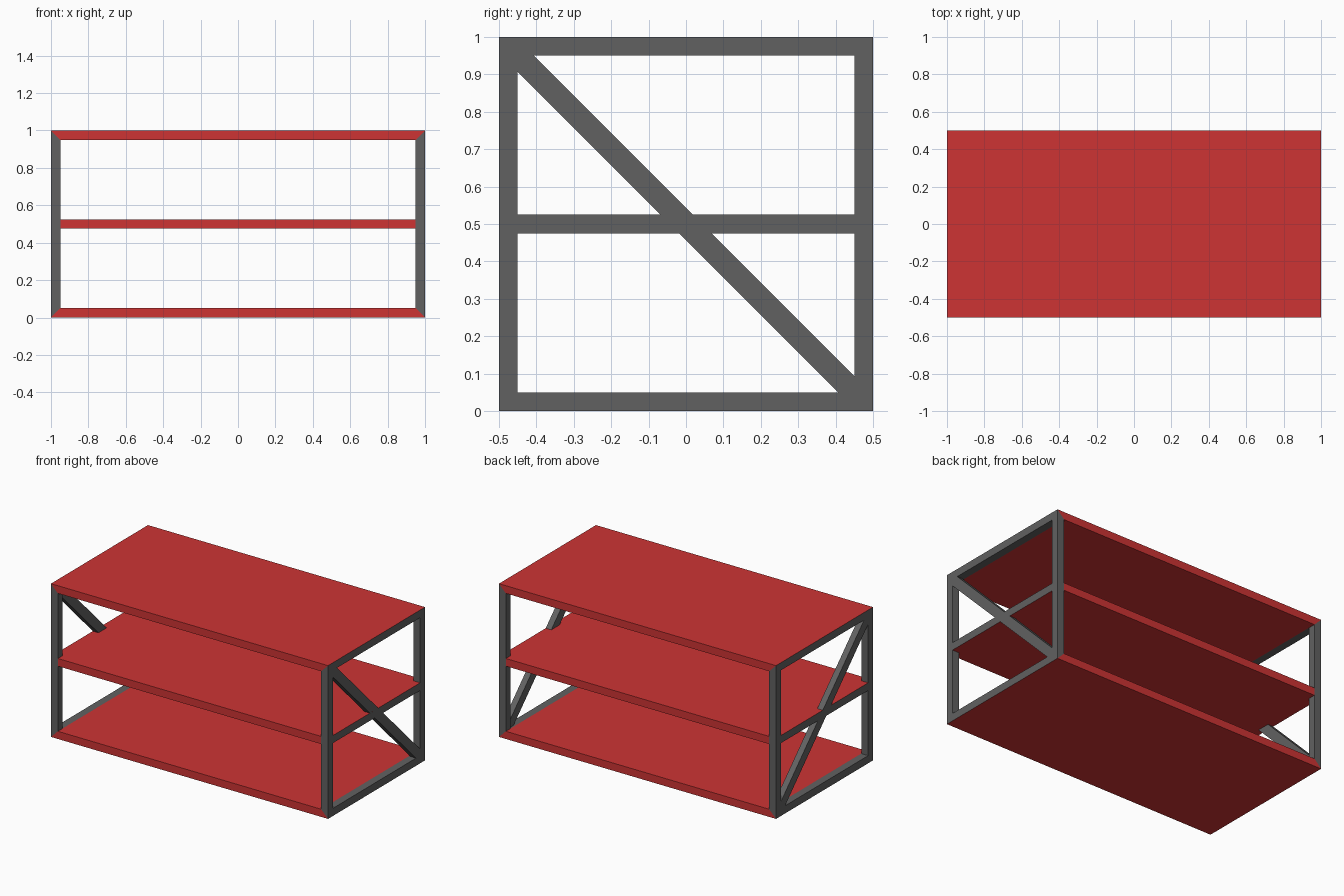
import bpy, bmesh

if "Cube" in bpy.data.objects:
    bpy.data.objects.remove(bpy.data.objects["Cube"])


def material(name, rgb):
    m = bpy.data.materials.new(name)
    m.diffuse_color = (*rgb, 1.0)
    m.use_nodes = True
    m.node_tree.nodes["Principled BSDF"].inputs["Base Color"].default_value = m.diffuse_color
    return m


RED = material("red board", (0.61, 0.034, 0.034))
GREY = material("dark grey frame", (0.12, 0.12, 0.12))

T = 0.05          # board and frame thickness
I = 1.0 - T       # inner x of the end frames
D = 0.5 - T       # inner y of the end frames
M = 0.5 + T / 2   # top of the middle shelf


def prism(name, outline, axis, lo, hi, mats, grey_ends=False):
    """Extrude a 2D outline along an axis; the outline uses the other two axes in order."""
    def place(p, d):
        c = list(p)
        c.insert("xyz".index(axis), d)
        return c
    bm = bmesh.new()
    face = bm.faces.new([bm.verts.new(place(p, lo)) for p in outline])
    ext = bmesh.ops.extrude_face_region(bm, geom=[face])
    for v in ext["geom"]:
        if isinstance(v, bmesh.types.BMVert):
            v.co["xyz".index(axis)] = hi
    bmesh.ops.recalc_face_normals(bm, faces=bm.faces)
    if grey_ends:
        for f in bm.faces:
            if abs(f.normal.x) > 0.9 and abs(f.calc_center_median().x) > 0.99:
                f.material_index = 1
    mesh = bpy.data.meshes.new(name)
    bm.to_mesh(mesh)
    bm.free()
    for m in mats:
        mesh.materials.append(m)
    ob = bpy.data.objects.new(name, mesh)
    bpy.context.collection.objects.link(ob)
    return ob


# Top and bottom boards with mitred ends
for name, outer, inner in (("top_board", 1.0, 1.0 - T), ("bottom_board", 0.0, T)):
    prism(name, [(-1, outer), (1, outer), (I, inner), (-I, inner)],
          "y", -0.5, 0.5, [RED])

# Middle shelf, notched round the legs, with grey end edges
quarter = [(1, D), (I, D), (I, 0.5)]
outline = (quarter + [(-x, y) for x, y in reversed(quarter)]
           + [(-x, -y) for x, y in quarter] + [(x, -y) for x, y in reversed(quarter)])
prism("middle_shelf", outline, "z", 1.0 - M, M, [RED, GREY], grey_ends=True)

# Half of the diagonal brace, as seen from the side
W = 0.043
brace = [(-D, I), (W - D, I), (0.5 + W - M, M), (0.5 - W - M, M), (-D, I - W)]

for side, s in (("right", 1), ("left", -1)):
    # Legs with mitred ends
    for end, y in (("front", -0.5), ("back", D)):
        prism(f"{side}_{end}_leg", [(s, 0), (s, 1), (s * I, I), (s * I, T)],
              "y", y, y + T, [GREY])
    # End rails that meet the boards on the mitre
    prism(f"{side}_top_rail", [(s, 1), (s, I), (s * I, I)], "y", -D, D, [GREY])
    prism(f"{side}_bottom_rail", [(s, 0), (s, T), (s * I, T)], "y", -D, D, [GREY])
    # Diagonal brace above and below the middle shelf
    prism(f"{side}_upper_brace", brace, "x", s, s * 0.96, [GREY])
    prism(f"{side}_lower_brace", [(-y, 1 - z) for y, z in brace],
          "x", s, s * 0.96, [GREY])
